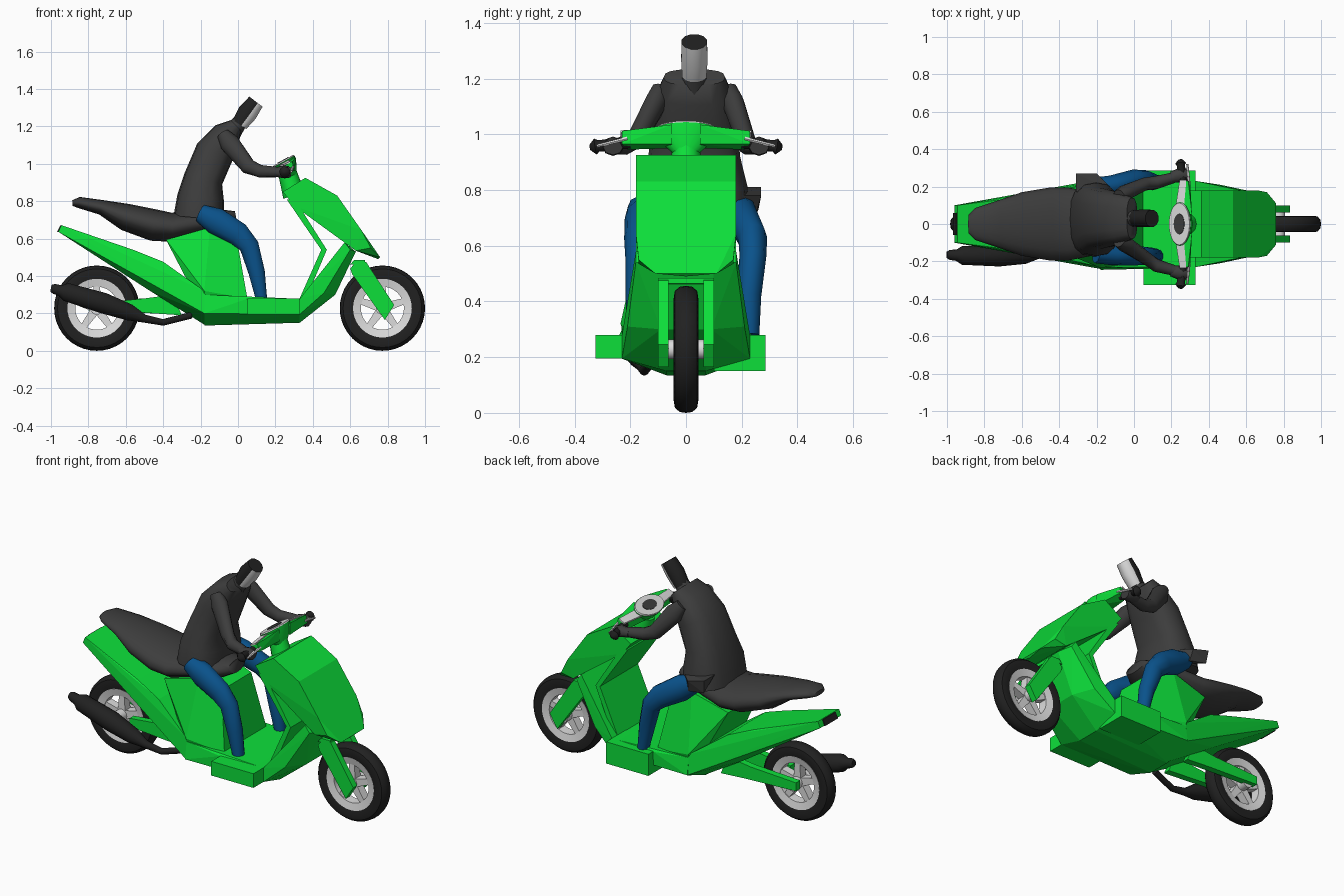
import bpy, bmesh, math
from mathutils import Vector


def material(name, rgb):
    m = bpy.data.materials.new(name)
    m.diffuse_color = (*rgb, 1)
    return m


GREEN = material("green paint", (0.004, 0.74, 0.042))
GREY = material("dark grey cloth", (0.046, 0.046, 0.046))
BLACK = material("black rubber", (0.015, 0.015, 0.015))
SILVER = material("light metal", (0.72, 0.72, 0.72))
BLUE = material("blue denim", (0.003, 0.085, 0.26))


def finish(name, bm, mats, smooth=None):
    bmesh.ops.recalc_face_normals(bm, faces=bm.faces)
    me = bpy.data.meshes.new(name)
    bm.to_mesh(me)
    bm.free()
    for m in mats if isinstance(mats, list) else [mats]:
        me.materials.append(m)
    if smooth:
        me.polygons.foreach_set("use_smooth", [True] * len(me.polygons))
        me.set_sharp_from_angle(angle=math.radians(smooth))
    ob = bpy.data.objects.new(name, me)
    bpy.context.collection.objects.link(ob)
    return ob


def hull(name, pts, mat, mirror=True):
    """Faceted solid around a few points, mirrored in y."""
    bm = bmesh.new()
    for x, y, z in pts:
        bm.verts.new((x, y, z))
        if mirror:
            bm.verts.new((x, -y, z))
    r = bmesh.ops.convex_hull(bm, input=bm.verts)
    junk = {g for g in r["geom_interior"] + r["geom_unused"] if isinstance(g, bmesh.types.BMVert)}
    bmesh.ops.delete(bm, geom=list(junk), context='VERTS')
    bmesh.ops.dissolve_limit(bm, angle_limit=0.02, verts=bm.verts, edges=bm.edges)
    return finish(name, bm, mat)


def prism(name, profile, y0, y1, mat):
    """Side profile in x,z pushed along y."""
    bm = bmesh.new()
    f = bm.faces.new([bm.verts.new((x, y0, z)) for x, z in profile])
    r = bmesh.ops.extrude_face_region(bm, geom=[f])
    bmesh.ops.translate(bm, vec=(0, y1 - y0, 0),
                        verts=[v for v in r["geom"] if isinstance(v, bmesh.types.BMVert)])
    return finish(name, bm, mat)


def tube(name, path, mat, sides=12, smooth=50, turn=0.0, power=1.0):
    """Loft of oval rings; path rows are x, y, z, side radius, depth radius."""
    bm = bmesh.new()
    pts = [Vector(p[:3]) for p in path]
    rings = []

    def soft(v):
        return math.copysign(abs(v) ** power, v)

    for i, p in enumerate(path):
        t = (pts[min(i + 1, len(pts) - 1)] - pts[max(i - 1, 0)]).normalized()
        ref = Vector((0, 1, 0)) if abs(t.y) < 0.8 else Vector((1, 0, 0))
        side = (ref - t * ref.dot(t)).normalized()
        up = t.cross(side)
        ra, rb = p[3], p[-1]
        rings.append([bm.verts.new(pts[i] + side * ra * soft(math.cos(a)) + up * rb * soft(math.sin(a)))
                      for a in (turn + 2 * math.pi * k / sides for k in range(sides))])
    for a, b in zip(rings, rings[1:]):
        for k in range(sides):
            n = (k + 1) % sides
            bm.faces.new((a[k], a[n], b[n], b[k]))
    bm.faces.new(rings[0])
    bm.faces.new(rings[-1])
    return finish(name, bm, mat, smooth)


def revolve(name, profile, c, mat, segs=40):
    """Closed (radius, y) profile turned about the wheel axle."""
    bm = bmesh.new()
    rings = []
    for k in range(segs):
        a = 2 * math.pi * k / segs
        rings.append([bm.verts.new((c[0] + r * math.cos(a), y, c[1] + r * math.sin(a))) for r, y in profile])
    n = len(profile)
    for k in range(segs):
        a, b = rings[k], rings[(k + 1) % segs]
        for j in range(n):
            bm.faces.new((a[j], a[(j + 1) % n], b[(j + 1) % n], b[j]))
    return finish(name, bm, mat, 35)


# wheels: tyre, rim ring, hub and five spokes
for tag, cx in (("front", 0.772), ("rear", -0.755)):
    c = (cx, 0.228)
    revolve(tag + "_tyre", [(0.15, -0.036), (0.185, -0.044), (0.21, -0.04), (0.225, -0.022), (0.228, 0),
                            (0.225, 0.022), (0.21, 0.04), (0.185, 0.044), (0.15, 0.036)], c, BLACK)
    revolve(tag + "_rim", [(0.115, -0.03), (0.157, -0.039), (0.157, 0.039), (0.115, 0.03)], c, SILVER)
    tube(tag + "_hub", [(cx, -0.075, c[1], 0.035), (cx, 0.075, c[1], 0.035)], SILVER, 16)
    for k in range(5):
        a = 2 * math.pi * k / 5 + math.pi / 2
        d, n = Vector((math.cos(a), math.sin(a))), Vector((-math.sin(a), math.cos(a)))
        o = Vector(c)
        prism(tag + "_spoke", [o + d * 0.02 + n * 0.024, o + d * 0.13 + n * 0.016,
                               o + d * 0.13 - n * 0.016, o + d * 0.02 - n * 0.024], -0.025, 0.025, SILVER)

# front fork and swing arms
for s in (-1, 1):
    prism("fork_leg", [(0.60, 0.44), (0.64, 0.485), (0.685, 0.475), (0.835, 0.245), (0.785, 0.165), (0.61, 0.41)],
          s * 0.062, s * 0.1, GREEN)
    back = -0.8 if s > 0 else -0.65
    prism("swing_arm", [(back, 0.215), (back, 0.265), (-0.5, 0.28), (-0.35, 0.3), (-0.3, 0.19), (-0.45, 0.2)],
          s * 0.06, s * 0.1, GREEN)
prism("fork_bridge", [(0.6, 0.46), (0.62, 0.485), (0.68, 0.485), (0.68, 0.465)], -0.1, 0.1, GREEN)

# body: tail, seat pillar, floor, lower nose, shield
hull("tail", [(-0.945, 0.1, 0.672), (-0.96, 0.1, 0.636), (-0.56, 0.15, 0.54), (-0.40, 0.18, 0.476),
              (-0.18, 0.23, 0.32), (-0.18, 0.24, 0.2), (-0.47, 0.12, 0.32), (-0.18, 0.08, 0.14)], GREEN)
prism("tail_light", [(-0.951, 0.67), (-0.967, 0.636), (-0.958, 0.634), (-0.943, 0.668)], -0.06, 0.06, BLACK)
hull("seat_pillar", [(-0.385, 0.15, 0.594), (-0.15, 0.16, 0.66), (-0.01, 0.14, 0.62), (0.05, 0.2, 0.28),
                     (-0.18, 0.235, 0.32), (-0.18, 0.2, 0.2)], GREEN)
hull("floor", [(-0.18, 0.245, 0.2), (-0.18, 0.07, 0.135), (-0.18, 0.23, 0.3), (0.05, 0.24, 0.278),
               (0.33, 0.23, 0.278), (0.33, 0.23, 0.195), (0.33, 0.07, 0.15)], GREEN)
hull("footboard_left", [(x, y, z) for x in (0.05, 0.33) for y in (0.1, 0.285) for z in (0.15, 0.28)], GREEN, False)
hull("footboard_right", [(x, y, z) for x in (0.05, 0.33) for y in (-0.1, -0.325) for z in (0.195, 0.28)],
     GREEN, False)
hull("lower_nose", [(0.33, 0.23, 0.278), (0.33, 0.23, 0.195), (0.33, 0.07, 0.15), (0.46, 0.21, 0.31),
                    (0.52, 0.09, 0.30), (0.63, 0.1, 0.53), (0.57, 0.18, 0.58), (0.60, 0.18, 0.54)], GREEN)
prism("inner_shield", [(0.26, 0.81), (0.31, 0.8), (0.475, 0.54), (0.36, 0.27), (0.325, 0.27), (0.445, 0.54)],
      -0.18, 0.18, GREEN)
hull("front_shield", [(0.36, 0.18, 0.925), (0.24, 0.18, 0.85), (0.30, 0.18, 0.775), (0.53, 0.18, 0.83),
                      (0.66, 0.18, 0.645), (0.71, 0.17, 0.55), (0.76, 0.11, 0.5), (0.63, 0.17, 0.535),
                      (0.75, 0.0, 0.49)], GREEN)

# steering neck, handlebar cover, dial, grips
tube("steering_neck", [(0.30, 0, 0.83, 0.06), (0.265, 0, 0.95, 0.05)], GREEN, 12)
up = Vector((-0.48, 0, 0.877))
mid = Vector((0.245, 0, 1.012))


def disc(name, offs, mat):
    tube(name, [(*(mid + up * h), ry, rx) for h, ry, rx in offs], mat, 20, 35)


disc("dial_housing", [(-0.09, 0.045, 0.03), (-0.04, 0.095, 0.055), (0, 0.118, 0.066)], GREEN)
disc("dial_face", [(0, 0.116, 0.065), (0.007, 0.112, 0.063)], SILVER)
disc("dial_display", [(0.007, 0.055, 0.032), (0.01, 0.055, 0.032)], GREY)
for s in (-1, 1):
    hull("handlebar_wing", [(0.23, s * 0.05, 1.0), (0.31, s * 0.05, 1.035), (0.31, s * 0.05, 0.965),
                            (0.23, s * 0.05, 0.95), (0.25, s * 0.23, 0.99), (0.29, s * 0.23, 1.012),
                            (0.30, s * 0.23, 0.965), (0.25, s * 0.21, 0.945)], GREEN, False)
    hull("handlebar_trim", [(x, s * y, z + d) for x, y, z in ((0.222, 0.09, 0.988), (0.267, 0.09, 1.012),
                            (0.244, 0.236, 0.988), (0.28, 0.236, 1.006)) for d in (0, 0.008)], SILVER, False)
    tube("grip", [(0.265, s * 0.2, 0.97, 0.022), (0.25, s * 0.315, 0.958, 0.022),
                  (0.25, s * 0.325, 0.956, 0.03), (0.248, s * 0.345, 0.953, 0.01)], BLACK, 10)
    tube("brake_lever", [(0.295, s * 0.21, 0.985, 0.008), (0.285, s * 0.32, 0.958, 0.006)], SILVER, 6)

# seat: ovals along its length
tube("seat", [(-0.885, 0, 0.79, 0.05, 0.015), (-0.85, 0, 0.793, 0.085, 0.03), (-0.73, 0, 0.767, 0.125, 0.04),
              (-0.6, 0, 0.715, 0.17, 0.073), (-0.45, 0, 0.672, 0.195, 0.085), (-0.35, 0, 0.66, 0.195, 0.078),
              (-0.2, 0, 0.685, 0.165, 0.065), (-0.07, 0, 0.7, 0.12, 0.055), (-0.01, 0, 0.712, 0.08, 0.035)],
     GREY, 16, 60)

# exhaust on the right side
tube("exhaust", [(-1.0, -0.165, 0.335, 0.018), (-0.985, -0.165, 0.332, 0.027), (-0.95, -0.167, 0.322, 0.03),
                 (-0.92, -0.168, 0.315, 0.05), (-0.72, -0.17, 0.255, 0.057), (-0.58, -0.168, 0.205, 0.045),
                 (-0.5, -0.16, 0.172, 0.022), (-0.4, -0.15, 0.152, 0.018), (-0.25, -0.12, 0.19, 0.018)],
     BLACK, 14, 60)

# rider: jacket, arms, legs, head
tube("jacket", [(-0.21, 0.025, 0.71, 0.2, 0.135), (-0.2, 0.025, 0.82, 0.195, 0.125),
                (-0.185, 0.03, 0.92, 0.165, 0.105), (-0.125, 0.03, 1.06, 0.15, 0.105),
                (-0.06, 0.03, 1.155, 0.13, 0.08), (-0.01, 0.03, 1.205, 0.11, 0.04)], GREY, 16, 60, 0, 0.75)
hull("jacket_hem_left", [(-0.31, 0.17, 0.81), (-0.31, 0.27, 0.81), (-0.2, 0.27, 0.78), (-0.3, 0.26, 0.73),
                         (-0.19, 0.25, 0.71), (-0.1, 0.17, 0.78), (-0.12, 0.17, 0.7)], GREY, False)
for s in (-1, 1):
    o = 0.03
    tube("arm", [(-0.08, o + s * 0.12, 1.16, 0.035), (-0.045, o + s * 0.14, 1.11, 0.04, 0.055),
                 (0.055, o * 0.6 + s * 0.195, 0.985, 0.035, 0.043), (0.12, s * 0.222, 0.96, 0.035),
                 (0.22, s * 0.25, 0.955, 0.028)], GREY, 10, 60)
    tube("hand", [(0.2, s * 0.25, 0.955, 0.03, 0.025), (0.25, s * 0.262, 0.957, 0.04, 0.035),
                  (0.285, s * 0.262, 0.952, 0.035, 0.026)], GREY, 8, 60)
    h, k, f = (0.19, 0.24, 0.225) if s > 0 else (0.15, 0.17, 0.172)
    tube("leg", [(-0.2, s * h, 0.735, 0.06, 0.05), (-0.12, s * (h + 0.015), 0.695, 0.055, 0.075),
                 (0.0, s * k, 0.625, 0.052, 0.067), (0.06, s * k, 0.56, 0.048, 0.055),
                 (0.1, s * f, 0.42, 0.045, 0.046), (0.125, s * f, 0.28, 0.038, 0.032)], BLUE, 10, 60)
tube("neck", [(-0.03, 0.03, 1.17, 0.05), (0.03, 0.03, 1.25, 0.035)], GREY, 8)
head = tube("head", [(0.008, 0.03, 1.21, 0.045, 0.045), (0.05, 0.03, 1.272, 0.049, 0.056),
                     (0.096, 0.03, 1.332, 0.047, 0.046)], [BLACK, SILVER], 12, 45, math.pi / 12)
face_dir = Vector((0.8, 0, -0.6))
for p in head.data.polygons:
    if p.normal.dot(face_dir) > 0.45:
        p.material_index = 1
